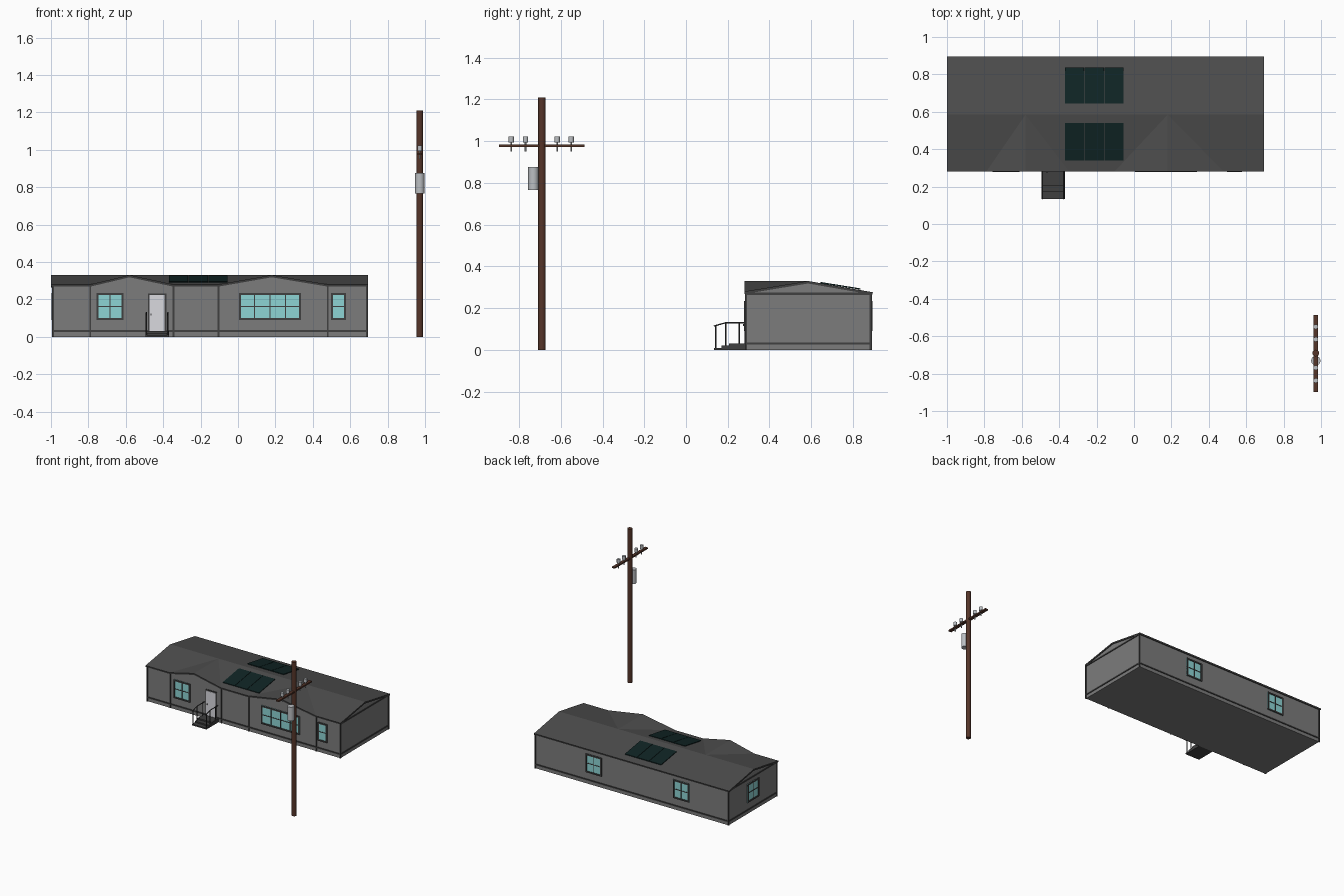
import bpy, bmesh, math
from mathutils import Vector, Matrix

if "Cube" in bpy.data.objects:
    bpy.data.objects.remove(bpy.data.objects["Cube"])


def material(name, r, g, b):
    m = bpy.data.materials.new(name)
    m.use_nodes = True
    m.diffuse_color = (r, g, b, 1)
    m.node_tree.nodes["Principled BSDF"].inputs["Base Color"].default_value = (r, g, b, 1)
    return m


WALL = material("grey siding", 0.2, 0.2, 0.2)
ROOF = material("roof shingle", 0.075, 0.075, 0.075)
TRIM = material("dark trim", 0.05, 0.05, 0.05)
GLASS = material("window glass", 0.27, 0.66, 0.66)
DOOR = material("door white", 0.7, 0.7, 0.74)
SOLAR = material("solar panel", 0.005, 0.018, 0.018)
WOOD = material("pole wood", 0.09, 0.035, 0.022)
METAL = material("pale metal", 0.5, 0.52, 0.54)


def finish(name, bm, *mats):
    bmesh.ops.recalc_face_normals(bm, faces=bm.faces)
    me = bpy.data.meshes.new(name)
    bm.to_mesh(me)
    bm.free()
    for m in mats:
        me.materials.append(m)
    ob = bpy.data.objects.new(name, me)
    bpy.context.collection.objects.link(ob)
    return ob


def add_box(bm, lo, hi):
    lo, hi = Vector(lo), Vector(hi)
    mat = Matrix.Translation((lo + hi) / 2) @ Matrix.Diagonal((*(hi - lo), 1))
    bmesh.ops.create_cube(bm, size=1, matrix=mat)


def boxes(name, mat, pairs):
    bm = bmesh.new()
    for lo, hi in pairs:
        add_box(bm, lo, hi)
    return finish(name, bm, mat)


def cylinder(name, mat, x, y, z0, z1, r, sides=16):
    bm = bmesh.new()
    bmesh.ops.create_cone(bm, cap_ends=True, segments=sides, radius1=r, radius2=r,
                          depth=z1 - z0, matrix=Matrix.Translation((x, y, (z0 + z1) / 2)))
    ob = finish(name, bm, mat)
    for p in ob.data.polygons:
        p.use_smooth = len(p.vertices) == 4
    return ob


# House layout
LEFT, RIGHT, FRONT, BACK, RIDGE_Y = -0.99, 0.69, 0.287, 0.885, 0.585
EAVE, PEAK = 0.28, 0.33
DORMERS = [(-0.79, -0.58, -0.345), (-0.105, 0.18, 0.48)]


def roof_rows(bm, x0, x1, y0, y1, drop):
    """Front eave, ridge and back eave, with two gables rising at the front."""
    xs = [x0] + [x for d in DORMERS for x in d] + [x1]
    tops = [d[1] for d in DORMERS]
    front = [bm.verts.new((x, y0, (PEAK if x in tops else EAVE) - drop)) for x in xs]
    ridge = [bm.verts.new((x, RIDGE_Y, PEAK - drop)) for x in xs]
    back = [bm.verts.new((x, y1, EAVE - 0.004 - drop)) for x in xs]
    for i in range(len(xs) - 1):
        f0, f1, r0, r1 = front[i], front[i + 1], ridge[i], ridge[i + 1]
        if xs[i + 1] in tops:
            bm.faces.new((f0, f1, r1))
            bm.faces.new((f0, r1, r0))
        elif xs[i] in tops:
            bm.faces.new((f0, f1, r0))
            bm.faces.new((f1, r1, r0))
        else:
            bm.faces.new((f0, f1, r1, r0))
        bm.faces.new((r0, r1, back[i + 1], back[i]))
    return front, ridge, back


# Walls, closed under the roof
bm = bmesh.new()
front, ridge, back = roof_rows(bm, LEFT, RIGHT, FRONT, BACK, 0.007)
a, b, c, d = [bm.verts.new((x, y, 0)) for x, y in
              ((LEFT, FRONT), (RIGHT, FRONT), (RIGHT, BACK), (LEFT, BACK))]
bm.faces.new([a, b] + front[::-1])
bm.faces.new([c, d] + back)
bm.faces.new([b, c, back[-1], ridge[-1], front[-1]])
bm.faces.new([d, a, front[0], ridge[0], back[0]])
bm.faces.new([a, d, c, b])
finish("house_walls", bm, WALL)

# Roof with dark edges
bm = bmesh.new()
roof_rows(bm, -1.0, 0.696, 0.28, 0.895, 0)
for f in bm.faces:
    f.normal_update()
    if f.normal.z < 0:
        f.normal_flip()
roof = finish("roof", bm, ROOF, TRIM)
if roof.data.polygons[0].normal.z < 0:
    roof.data.flip_normals()
mod = roof.modifiers.new("thickness", "SOLIDIFY")
mod.thickness, mod.offset, mod.material_offset_rim = 0.012, -1, 1

# Base band, end bands and upright wall trims
T = 0.005
bands = [((LEFT - T, FRONT - T, 0.026), (RIGHT + T, BACK + T, 0.036))]
for x in (LEFT, RIGHT):
    bands.append(((x - T, FRONT, 0.264), (x + T, BACK, 0.274)))
    for y in (FRONT, BACK):
        bands.append(((x - T, y - T, 0), (x + T, y + T, 0.272)))
for d in DORMERS:
    for x in (d[0], d[2]):
        bands.append(((x - T, FRONT - T, 0), (x + T, FRONT + T, 0.272)))
boxes("wall_trim", TRIM, bands)


# Windows: u runs along the wall, a frame with muntins stands in front of the glass
def window(name, u0, u1, cols, axis, wall, out, z0=0.09, z1=0.235):
    def slab(ua, ub, za, zb, depth):
        w0, w1 = sorted((wall, wall + out * depth))
        if axis == "x":
            return (ua, w0, za), (ub, w1, zb)
        return (w0, ua, za), (w1, ub, zb)

    boxes(name + "_glass", GLASS, [slab(u0, u1, z0, z1, 0.003)])
    e, m = 0.011, 0.0025
    bars = [slab(u0, u0 + e, z0, z1, 0.008), slab(u1 - e, u1, z0, z1, 0.008),
            slab(u0, u1, z0, z0 + e, 0.008), slab(u0, u1, z1 - e, z1, 0.008)]
    mid = (z0 + z1) / 2
    bars.append(slab(u0, u1, mid - m, mid + m, 0.006))
    for i in range(1, cols):
        u = u0 + (u1 - u0) * i / cols
        bars.append(slab(u - m, u + m, z0, z1, 0.006))
    boxes(name + "_frame", TRIM, bars)


window("front_window_right", -0.757, -0.613, 2, "x", FRONT, -1)
window("front_window_wide", 0.005, 0.338, 4, "x", FRONT, -1)
window("front_window_narrow", 0.497, 0.578, 1, "x", FRONT, -1)
window("back_window_left", 0.11, 0.25, 2, "x", BACK, 1)
window("back_window_right", -0.65, -0.51, 2, "x", BACK, 1)
window("end_window", 0.515, 0.655, 2, "y", LEFT, -1)

# Door
boxes("door_frame", TRIM, [((-0.482, FRONT - 0.004, 0.03), (-0.383, FRONT, 0.232))])
boxes("door", DOOR, [((-0.473, FRONT - 0.008, 0.03), (-0.392, FRONT, 0.224))])
boxes("door_handle", TRIM, [((-0.468, FRONT - 0.013, 0.115), (-0.462, FRONT, 0.125))])

# Porch, steps and railings
boxes("porch_steps", TRIM, [((-0.495, 0.205, 0), (-0.37, FRONT, 0.03)),
                            ((-0.495, 0.17, 0), (-0.37, 0.205, 0.02)),
                            ((-0.495, 0.135, 0), (-0.37, 0.17, 0.01))])
for side, x in (("right", -0.49), ("left", -0.375)):
    curve = bpy.data.curves.new("railing", "CURVE")
    curve.dimensions = "3D"
    curve.bevel_depth, curve.bevel_resolution = 0.0035, 1
    curve.use_fill_caps = True
    paths = [[(0.133, 0.114), (0.19, 0.13), (0.285, 0.13)]]
    paths += [[(y, 0), (y, z)] for y, z in ((0.143, 0.116), (0.19, 0.13), (0.255, 0.13))]
    for path in paths:
        sp = curve.splines.new("POLY")
        sp.points.add(len(path) - 1)
        for p, (y, z) in zip(sp.points, path):
            p.co = (x, y, z, 1)
    curve.materials.append(TRIM)
    bpy.context.collection.objects.link(bpy.data.objects.new(side + "_railing", curve))

# Solar panels lying on both roof slopes
for name, y0, y1 in (("front", 0.34, 0.54), ("back", 0.645, 0.837)):
    bm = bmesh.new()
    for i in range(3):
        x = -0.37 + i * 0.106
        add_box(bm, (x, y0, 0), (x + 0.103, y1, 0.006))
    for v in bm.verts:
        run = (RIDGE_Y - v.co.y) / 0.305 if name == "front" else (v.co.y - RIDGE_Y) / 0.31
        v.co.z += PEAK - run * (PEAK - EAVE) - 0.001
    finish(name + "_solar_panels", bm, SOLAR)

# Utility pole with crossarm, insulators and transformer
PX, PY = 0.972, -0.69
cylinder("utility_pole", WOOD, PX, PY, 0, 1.21, 0.018)
boxes("crossarm", WOOD, [((PX - 0.012, -0.897, 0.972), (PX + 0.012, -0.487, 0.983))])
for i, y in enumerate((-0.837, -0.769, -0.617, -0.55)):
    cylinder(f"insulator_pin_{i}", METAL, PX, y, 0.95, 0.998, 0.004, 8)
    cylinder(f"insulator_{i}", METAL, PX, y, 0.994, 1.022, 0.013, 12)
cylinder("transformer", METAL, PX, PY - 0.041, 0.767, 0.876, 0.025, 20)
